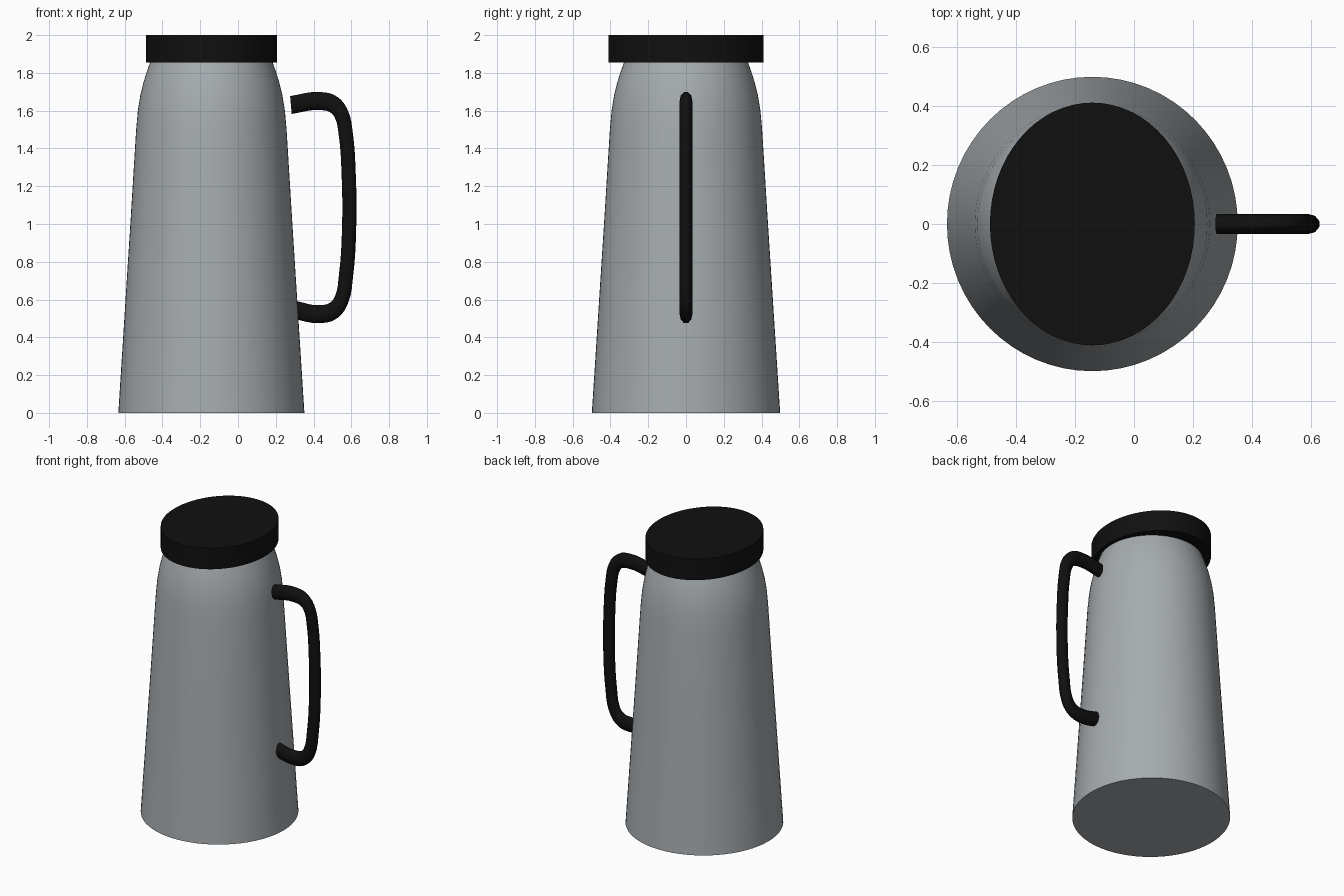
import bpy, bmesh, math

cube = bpy.data.objects.get("Cube")
if cube:
    bpy.data.objects.remove(cube, do_unlink=True)

AXIS_X = -0.141  # centre line of the jug


def material(name, rgb, roughness):
    m = bpy.data.materials.new(name)
    m.use_nodes = True
    m.diffuse_color = (*rgb, 1)
    bsdf = m.node_tree.nodes["Principled BSDF"]
    bsdf.inputs["Base Color"].default_value = (*rgb, 1)
    bsdf.inputs["Roughness"].default_value = roughness
    return m


steel = material("brushed grey", (0.38, 0.41, 0.43), 0.5)
black = material("black plastic", (0.005, 0.005, 0.005), 0.6)


def smooth(ob, angle=40):
    bpy.ops.object.select_all(action='DESELECT')
    ob.select_set(True)
    bpy.context.view_layer.objects.active = ob
    bpy.ops.object.shade_smooth_by_angle(angle=math.radians(angle))


def lathe(name, profile, mat, scale=(1, 1), sides=64):
    """Closed solid from (radius, z) rings, listed bottom to top."""
    bm = bmesh.new()
    rings = []
    for r, z in profile:
        rings.append([bm.verts.new((r * scale[0] * math.cos(a), r * scale[1] * math.sin(a), z))
                      for a in (2 * math.pi * i / sides for i in range(sides))])
    for low, high in zip(rings, rings[1:]):
        for i in range(sides):
            j = (i + 1) % sides
            bm.faces.new((low[i], low[j], high[j], high[i]))
    bm.faces.new(rings[0][::-1])
    bm.faces.new(rings[-1])
    me = bpy.data.meshes.new(name)
    bm.to_mesh(me)
    bm.free()
    me.materials.append(mat)
    ob = bpy.data.objects.new(name, me)
    ob.location.x = AXIS_X
    bpy.context.collection.objects.link(ob)
    smooth(ob)
    return ob


# Tapered body with a rounded shoulder
lathe("body", [(0.496, 0), (0.464, 0.5), (0.432, 1.0), (0.401, 1.5), (0.392, 1.6),
               (0.379, 1.68), (0.362, 1.75), (0.343, 1.81), (0.325, 1.86)], steel, (0.993, 1.005))

# Oval lid, wider from front to back
lathe("lid", [(1, 1.855), (1, 2.0)], black, (0.347, 0.411))

# Handle: round tube swept along a path, squeezed to an oval section
SCALE = (0.79, 0.68, 1.0)
PATH = [(0.28, 1.63), (0.43, 1.651), (0.51, 1.63), (0.55, 1.575), (0.57, 1.48), (0.586, 1.26),
        (0.588, 0.97), (0.572, 0.73), (0.55, 0.605), (0.51, 0.545), (0.43, 0.523), (0.29, 0.548)]
curve = bpy.data.curves.new("handle_path", 'CURVE')
curve.dimensions = '3D'
curve.bevel_depth = 0.05
curve.bevel_resolution = 3
curve.resolution_u = 4
curve.use_fill_caps = True
spline = curve.splines.new('BEZIER')
spline.bezier_points.add(len(PATH) - 1)
for p, (x, z) in zip(spline.bezier_points, PATH):
    p.co = (x / SCALE[0], 0, z)
    p.handle_left_type = p.handle_right_type = 'AUTO'
curve.materials.append(black)
handle = bpy.data.objects.new("handle", curve)
handle.scale = SCALE
bpy.context.collection.objects.link(handle)
bpy.ops.object.select_all(action='DESELECT')
handle.select_set(True)
bpy.context.view_layer.objects.active = handle
bpy.ops.object.convert(target='MESH')
smooth(bpy.context.object, 50)
